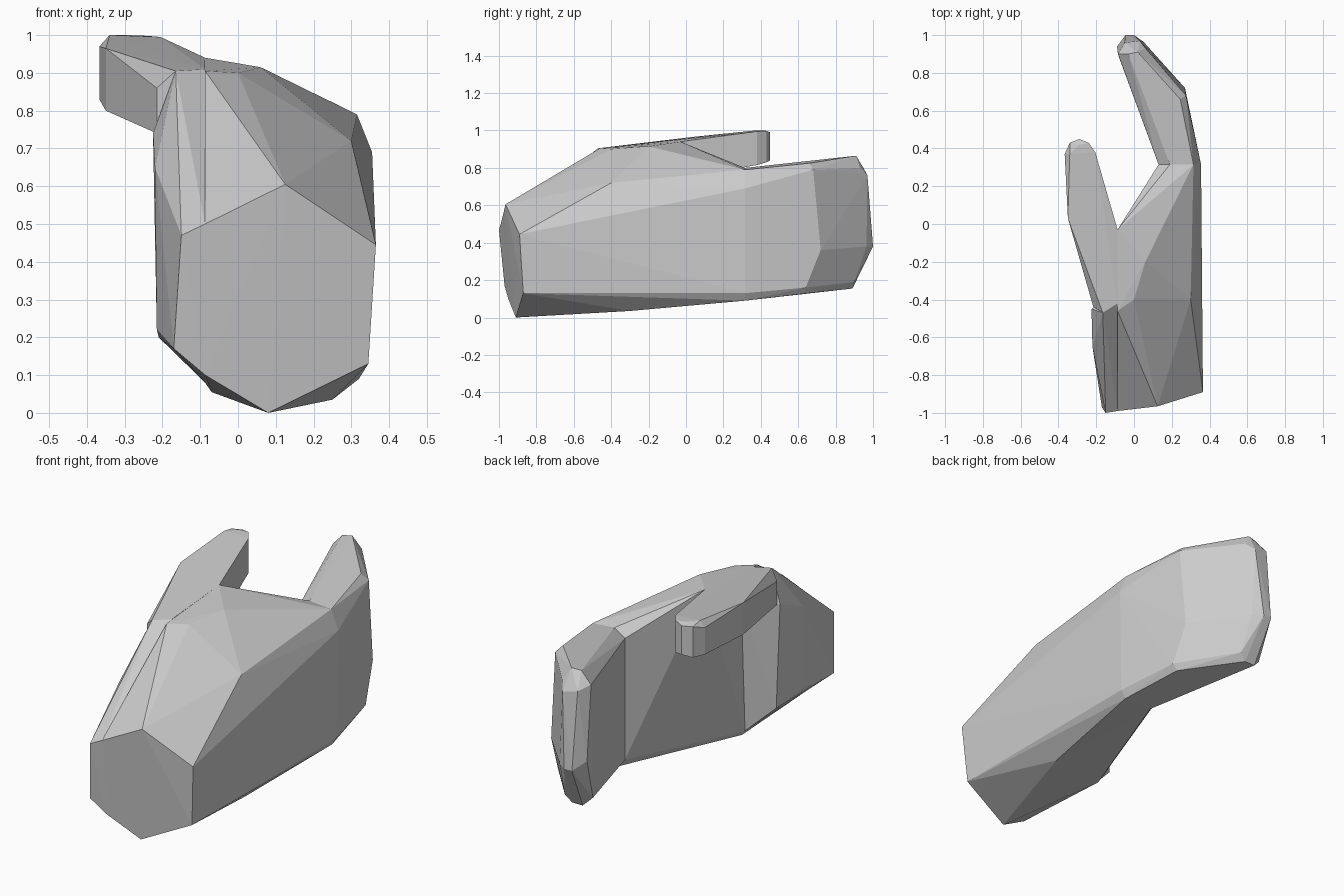
import bpy, bmesh


def hull(name, points):
    """Faceted solid: the convex hull of a few corner points."""
    bm = bmesh.new()
    for p in points:
        bm.verts.new(p)
    res = bmesh.ops.convex_hull(bm, input=bm.verts[:])
    loose = [v for v in bm.verts if not v.link_faces]
    bmesh.ops.delete(bm, geom=loose, context='VERTS')
    bmesh.ops.dissolve_limit(bm, angle_limit=0.01, verts=bm.verts[:], edges=bm.edges[:])
    bmesh.ops.recalc_face_normals(bm, faces=bm.faces[:])
    mesh = bpy.data.meshes.new(name)
    bm.to_mesh(mesh)
    bm.free()
    ob = bpy.data.objects.new(name, mesh)
    bpy.context.collection.objects.link(ob)
    return ob


SPLIT = -0.087   # seam between the two palm blocks
wrist_seam = [(SPLIT, -0.99, 0.50), (SPLIT, -0.95, 0.10)]

# main palm: wrist end, back of hand, knuckle end, web side
wrist = [(0.125, -0.965, 0.605), (0.365, -0.89, 0.445),
         (0.345, -0.87, 0.13), (0.08, -0.91, 0.0)]
back = [(0.30, -0.40, 0.72), (0.0, -0.40, 0.90), (0.06, -0.20, 0.915),
        (SPLIT, -0.46, 0.905), (SPLIT, -0.03, 0.94)]
knuckle = [(0.19, 0.315, 0.80), (0.315, 0.315, 0.79), (0.355, 0.315, 0.69),
           (0.345, 0.315, 0.13), (0.32, 0.315, 0.09), (0.16, 0.315, 0.09),
           (0.13, 0.315, 0.13), (0.13, 0.315, 0.76)]
belly = [(0.25, -0.30, 0.035), (-0.07, -0.36, 0.055), (SPLIT, -0.36, 0.08)]
hull("palm", wrist_seam + wrist + back + knuckle + belly)

# thumb-side palm block
hull("palm_thumb_side", wrist_seam + [
    (-0.15, -1.0, 0.47), (-0.17, -0.97, 0.17),
    (-0.215, -0.65, 0.22), (-0.22, -0.65, 0.65),
    (-0.21, -0.44, 0.20), (-0.225, -0.45, 0.74),
    (-0.165, -0.47, 0.905), (SPLIT, -0.42, 0.91),
    (SPLIT, -0.36, 0.08), (SPLIT, -0.33, 0.74)])

# thumb: top outline and underside, each point is x, y, bottom z, top z
outline = [(SPLIT, -0.03, 0.745, 0.94), (-0.205, 0.38, 0.815, 0.995),
           (-0.24, 0.43, 0.83, 0.998), (-0.29, 0.45, 0.84, 0.99),
           (-0.34, 0.43, 0.83, 0.99), (-0.367, 0.37, 0.83, 0.97),
           (-0.35, 0.03, 0.80, 0.965), (-0.215, -0.44, 0.74, 0.86),
           (-0.165, -0.47, 0.74, 0.905), (SPLIT, -0.42, 0.74, 0.91)]
thumb = [(x, y, z) for x, y, lo, hi in outline for z in (lo, hi)]
hull("thumb", thumb + [(-0.34, 0.37, 1.0), (-0.29, 0.42, 1.0)])

# joined fingers: knuckle end, bend on the outside, rounded tip
bend = [(0.245, 0.66, 0.825), (0.275, 0.68, 0.79), (0.27, 0.72, 0.36),
        (0.285, 0.64, 0.16), (0.26, 0.64, 0.128)]
tip = [(-0.03, 0.90, 0.86), (0.02, 0.91, 0.865), (0.06, 0.93, 0.80),
       (-0.085, 0.90, 0.80), (-0.05, 0.96, 0.78), (0.03, 0.97, 0.76),
       (-0.09, 0.94, 0.42), (-0.045, 1.0, 0.38), (0.0, 1.0, 0.38), (0.05, 0.965, 0.38),
       (-0.075, 0.87, 0.20), (-0.03, 0.89, 0.155), (0.03, 0.89, 0.155),
       (0.065, 0.90, 0.19)]
hull("fingers", knuckle + bend + tip)
